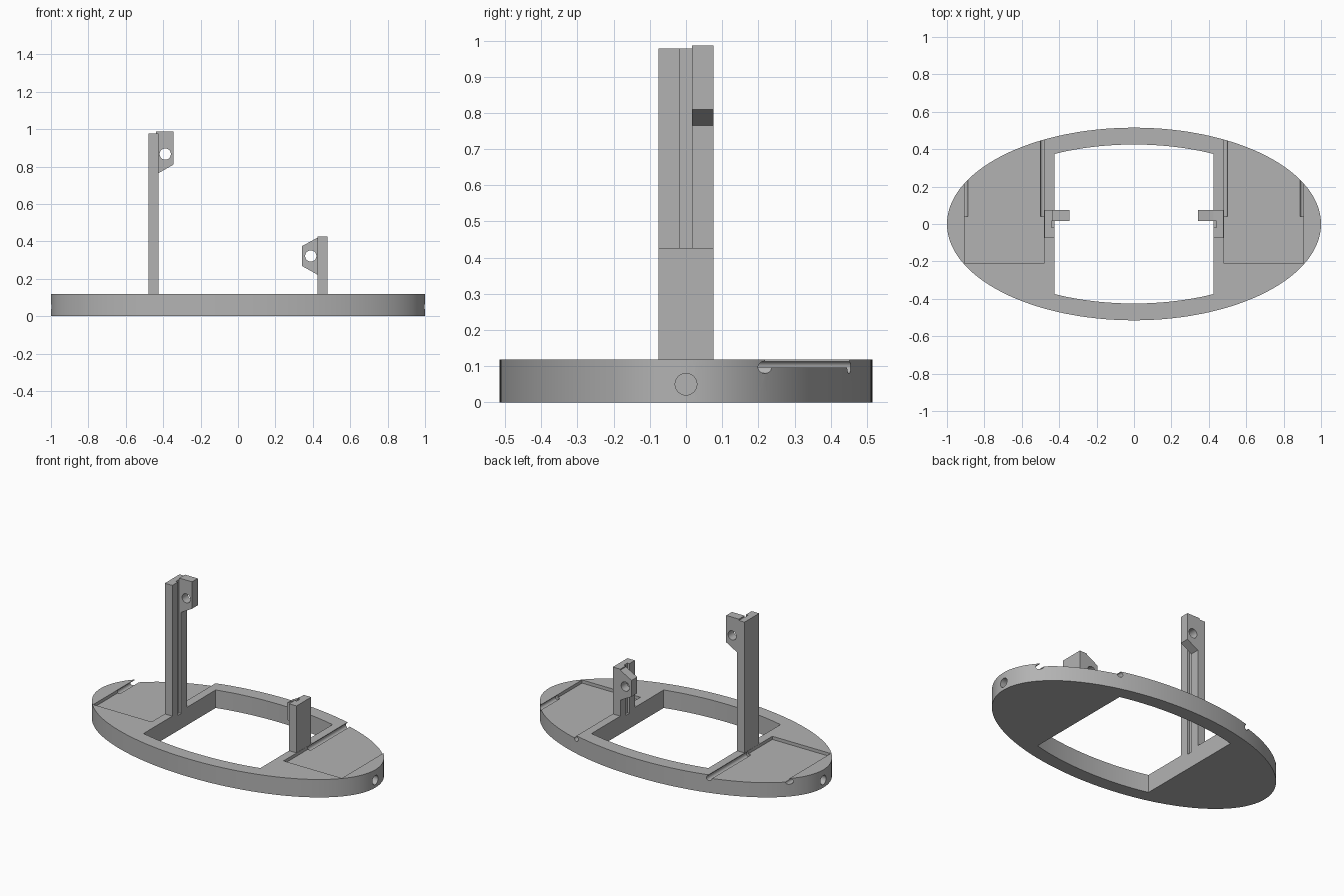
import bpy, bmesh, math
from mathutils import Matrix, Vector

if "Cube" in bpy.data.objects:
    bpy.data.objects.remove(bpy.data.objects["Cube"], do_unlink=True)

grey = bpy.data.materials.new("plain grey")
grey.use_nodes = True
colour = (0.45, 0.45, 0.45, 1)
grey.diffuse_color = colour
grey.node_tree.nodes["Principled BSDF"].inputs["Base Color"].default_value = colour

TOP = 0.118      # top of the base
FLOOR = 0.097    # floor of the shallow pockets


def prism(name, outline, start, end, axis="Z"):
    """Extrude a closed outline along z, or an x-z outline along y."""
    bm = bmesh.new()
    place = (lambda p, d: (p[0], p[1], d)) if axis == "Z" else (lambda p, d: (p[0], d, p[1]))
    face = bm.faces.new([bm.verts.new(place(p, start)) for p in outline])
    move = Vector(place((0, 0), end - start))
    new = bmesh.ops.extrude_face_region(bm, geom=[face])["geom"]
    bmesh.ops.translate(bm, vec=move, verts=[v for v in new if isinstance(v, bmesh.types.BMVert)])
    if face.is_valid and len(face.edges[0].link_faces) < 2:
        bm.faces.new([v for v in face.verts])
    bmesh.ops.recalc_face_normals(bm, faces=bm.faces)
    mesh = bpy.data.meshes.new(name)
    bm.to_mesh(mesh)
    bm.free()
    mesh.materials.append(grey)
    obj = bpy.data.objects.new(name, mesh)
    bpy.context.collection.objects.link(obj)
    return obj


def box(name, x, y, z):
    return prism(name, [(x[0], y[0]), (x[1], y[0]), (x[1], y[1]), (x[0], y[1])], *z)


def ring(cx, cy, rx, ry, n):
    return [(cx + rx * math.cos(2 * math.pi * i / n), cy + ry * math.sin(2 * math.pi * i / n))
            for i in range(n)]


def combine(target, tool, operation="DIFFERENCE"):
    tool.hide_render = True
    mod = target.modifiers.new(operation, "BOOLEAN")
    mod.operation, mod.solver, mod.object = operation, "EXACT", tool
    bpy.context.view_layer.objects.active = target
    bpy.ops.object.modifier_apply(modifier=mod.name)
    bpy.data.objects.remove(tool, do_unlink=True)


def smooth(obj):
    bpy.ops.object.select_all(action="DESELECT")
    obj.select_set(True)
    bpy.context.view_layer.objects.active = obj
    bpy.ops.object.shade_smooth_by_angle(angle=math.radians(25))


# Elliptical base with a central opening that has curved front and back edges
base = prism("base", ring(0, 0, 1, 0.515, 128), 0, TOP)
half = 0.425
xs = [half * (i / 12 - 1) for i in range(25)]
arc = [(x, 0.425 * math.sqrt(1 - (x / 0.9) ** 2)) for x in xs]
opening = arc + [(x, -y) for x, y in reversed(arc)]
combine(base, prism("opening_cutter", opening, -0.1, 0.3))

for s in (-1, 1):
    # Shallow pocket, open at the back rim
    combine(base, box("pocket_cutter", sorted((s * 0.48, s * 0.905)), (-0.212, 0.7), (FLOOR, 0.3)))
    # Round wire channels along the pocket's side walls
    for x in (0.905, 0.484):
        combine(base, prism("channel_cutter", ring(s * x, FLOOR, 0.017, 0.017, 24), 0.04, 0.7, "Y"))
    # Blind round hole in each end
    hole = prism("end_hole_cutter", ring(0, 0, 0.03, 0.03, 32), 0.88, 1.1)
    hole.data.transform(Matrix.Translation((0, 0, 0.05)) @ Matrix.Rotation(s * math.pi / 2, 4, "Y"))
    combine(base, hole)
    # Foot of the post groove
    combine(base, box("groove_foot_cutter", sorted((s * 0.44, s * 0.4)), (-0.018, 0.017), (0.1, 0.3)))
smooth(base)


# Upright posts, each with a drilled tab and a groove in the inner face
def post(name, s, height, tab, hole_z):
    obj = box(name, sorted((s * 0.425, s * 0.479)), (-0.076, 0.076), (TOP, height))
    groove = box("groove_cutter", sorted((s * 0.44, s * 0.4)), (-0.018, 0.017), (0, 1.2))
    combine(obj, groove)
    plate = prism("tab", [(s * x, z) for x, z in tab], 0.017, 0.076, "Y")
    combine(obj, plate, "UNION")
    combine(obj, prism("tab_hole_cutter", ring(s * 0.389, hole_z, 0.03, 0.03, 32), -0.1, 0.2, "Y"))
    smooth(obj)


post("tall_right_post", -1, 0.978,
     [(0.438, 0.987), (0.346, 0.987), (0.346, 0.81), (0.425, 0.765), (0.438, 0.765)], 0.867)
post("short_left_post", 1, 0.427,
     [(0.438, 0.42), (0.425, 0.42), (0.343, 0.375), (0.343, 0.268), (0.425, 0.222), (0.438, 0.222)], 0.322)
